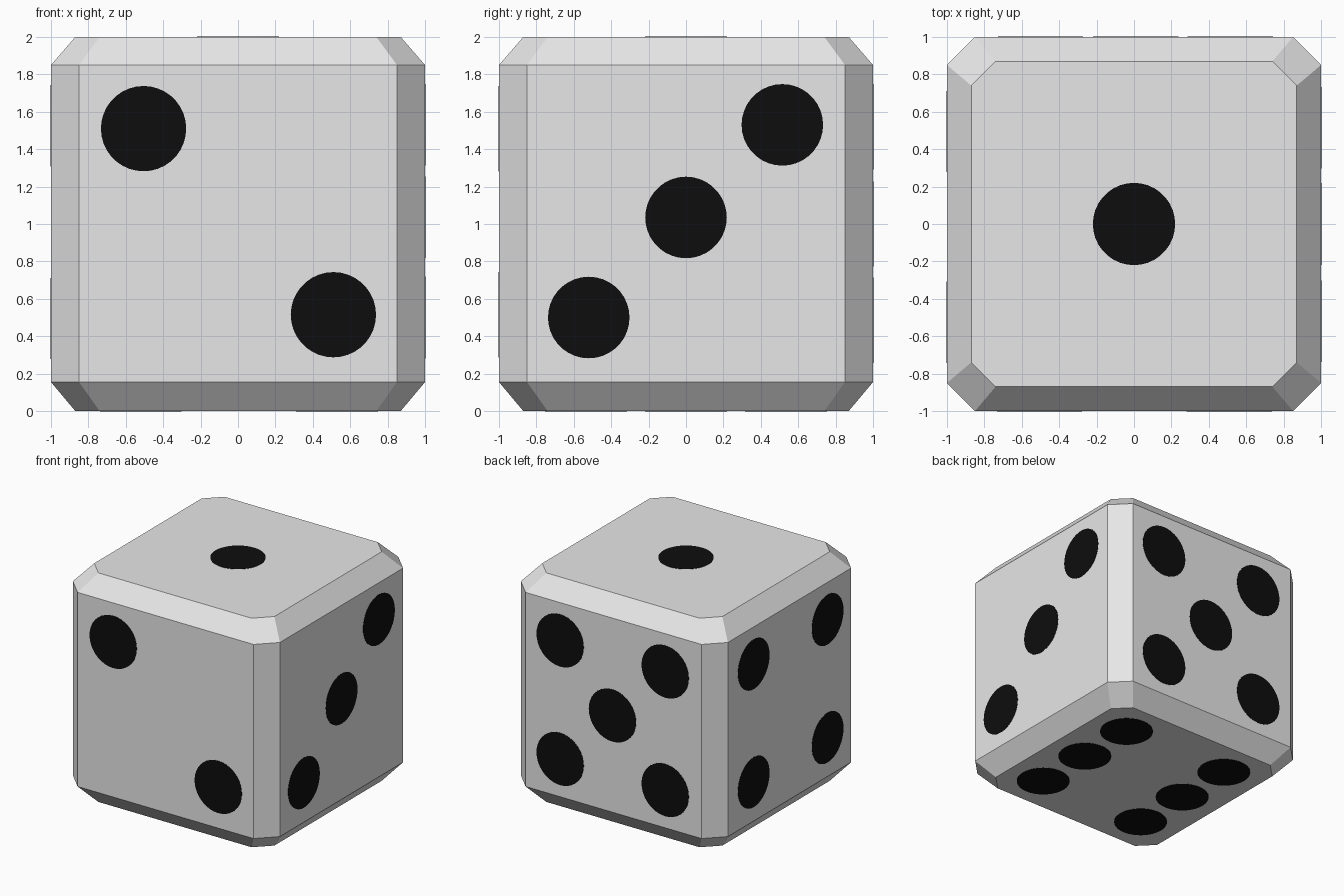
import bpy, bmesh, math
from mathutils import Vector, Matrix

if "Cube" in bpy.data.objects:
    bpy.data.objects.remove(bpy.data.objects["Cube"])


def material(name, rgb):
    m = bpy.data.materials.new(name)
    m.diffuse_color = (*rgb, 1.0)
    m.use_nodes = True
    m.node_tree.nodes["Principled BSDF"].inputs["Base Color"].default_value = m.diffuse_color
    return m


white = material("die_white", (0.8, 0.8, 0.8))
black = material("pip_black", (0.004, 0.004, 0.004))


def finish(name, bm, mat):
    bmesh.ops.recalc_face_normals(bm, faces=bm.faces)
    mesh = bpy.data.meshes.new(name)
    bm.to_mesh(mesh)
    bm.free()
    mesh.materials.append(mat)
    obj = bpy.data.objects.new(name, mesh)
    bpy.context.collection.objects.link(obj)
    return obj


# Body: a stack of clipped squares gives the cube with chamfered edges and corners
def clipped_square(bm, half, clip, z):
    pts = []
    for i in range(4):
        turn = Matrix.Rotation(i * math.pi / 2, 3, 'Z')
        pts += [turn @ Vector((half, -clip, z)), turn @ Vector((half, clip, z))]
    return [bm.verts.new(p) for p in pts]


bm = bmesh.new()
rings = [clipped_square(bm, *r) for r in
         ((0.87, 0.74, 0), (1, 0.85, 0.155), (1, 0.85, 1.85), (0.87, 0.74, 2))]
for low, high in zip(rings, rings[1:]):
    for i in range(8):
        j = (i + 1) % 8
        bm.faces.new((low[i], low[j], high[j], high[i]))
bm.faces.new(rings[0])
bm.faces.new(rings[-1])
finish("die_body", bm, white)


# Pips: thin round plates, one object per side of the die
def pips(name, normal, radius, centres):
    bm = bmesh.new()
    turn = Vector(normal).to_track_quat('Z', 'Y').to_matrix().to_4x4()
    for c in centres:
        bmesh.ops.create_cone(bm, cap_ends=True, segments=36, radius1=radius,
                              radius2=radius, depth=0.005,
                              matrix=Matrix.Translation(c) @ turn)
    finish(name, bm, black)


pips("pip_one_top", (0, 0, 1), 0.22, [(0, 0, 2)])
pips("pips_two_front", (0, -1, 0), 0.228,
     [(-0.505, -1, 1.51), (0.51, -1, 0.515)])
pips("pips_three_right", (1, 0, 0), 0.218,
     [(1, 0.515, 1.53), (1, 0, 1.035), (1, -0.52, 0.5)])
pips("pips_four_left", (-1, 0, 0), 0.217,
     [(-1, y, z) for y in (0.495, -0.525) for z in (0.495, 1.525)])
pips("pips_five_back", (0, 1, 0), 0.228,
     [(0.01, 1, 1.0)] + [(x, 1, z) for x in (0.515, -0.5) for z in (0.485, 1.52)])
pips("pips_six_bottom", (0, 0, -1), 0.219,
     [(x, y, 0) for x in (0.53, -0.52) for y in (-0.535, 0, 0.535)])
